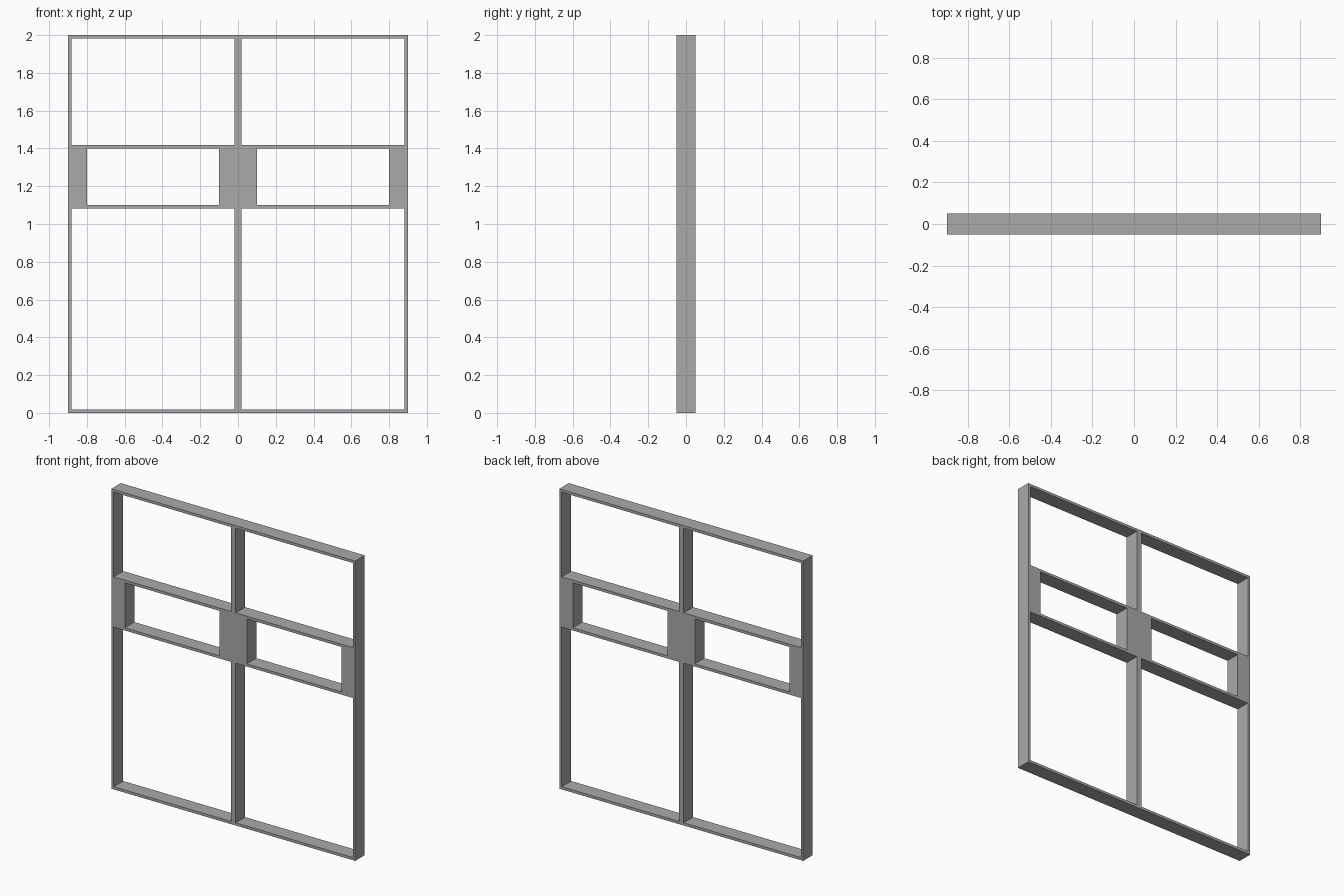
import bpy

cube = bpy.data.objects.get("Cube")
if cube:
    bpy.data.objects.remove(cube, do_unlink=True)

grey = bpy.data.materials.new("plain_grey")
grey.use_nodes = True
colour = (0.4, 0.4, 0.4, 1)
grey.diffuse_color = colour
grey.node_tree.nodes["Principled BSDF"].inputs["Base Color"].default_value = colour

DEPTH = 0.1
T = 0.018          # board thickness
W = 0.9            # half width
LOW, HIGH = 1.1, 1.4


def board(name, x0, x1, z0, z1, depth=DEPTH):
    bpy.ops.mesh.primitive_cube_add(size=1, location=((x0 + x1) / 2, 0, (z0 + z1) / 2))
    ob = bpy.context.object
    ob.name = name
    ob.scale = (x1 - x0, depth, z1 - z0)
    bpy.ops.object.transform_apply(location=False, rotation=False, scale=True)
    ob.data.materials.append(grey)


# Outer frame and middle posts
board("bottom_rail", -W, W, 0, T)
board("top_rail", -W, W, 2 - T, 2)
for label, z0, z1 in (("lower", T, LOW - T), ("upper", HIGH + T, 2 - T)):
    board(label + "_middle_post", -T, T, z0, z1)
    board(label + "_right_post", -W, T - W, z0, z1)
    board(label + "_left_post", W - T, W, z0, z1)

# Rails above and below the window band
board("window_sill_rail", -W, W, LOW - T, LOW)
board("window_head_rail", -W, W, HIGH, HIGH + T)

# Solid blocks beside the window openings
board("right_block", -W, -0.8, LOW, HIGH)
board("middle_block", -0.1, 0.1, LOW, HIGH)
board("left_block", 0.8, W, LOW, HIGH)
